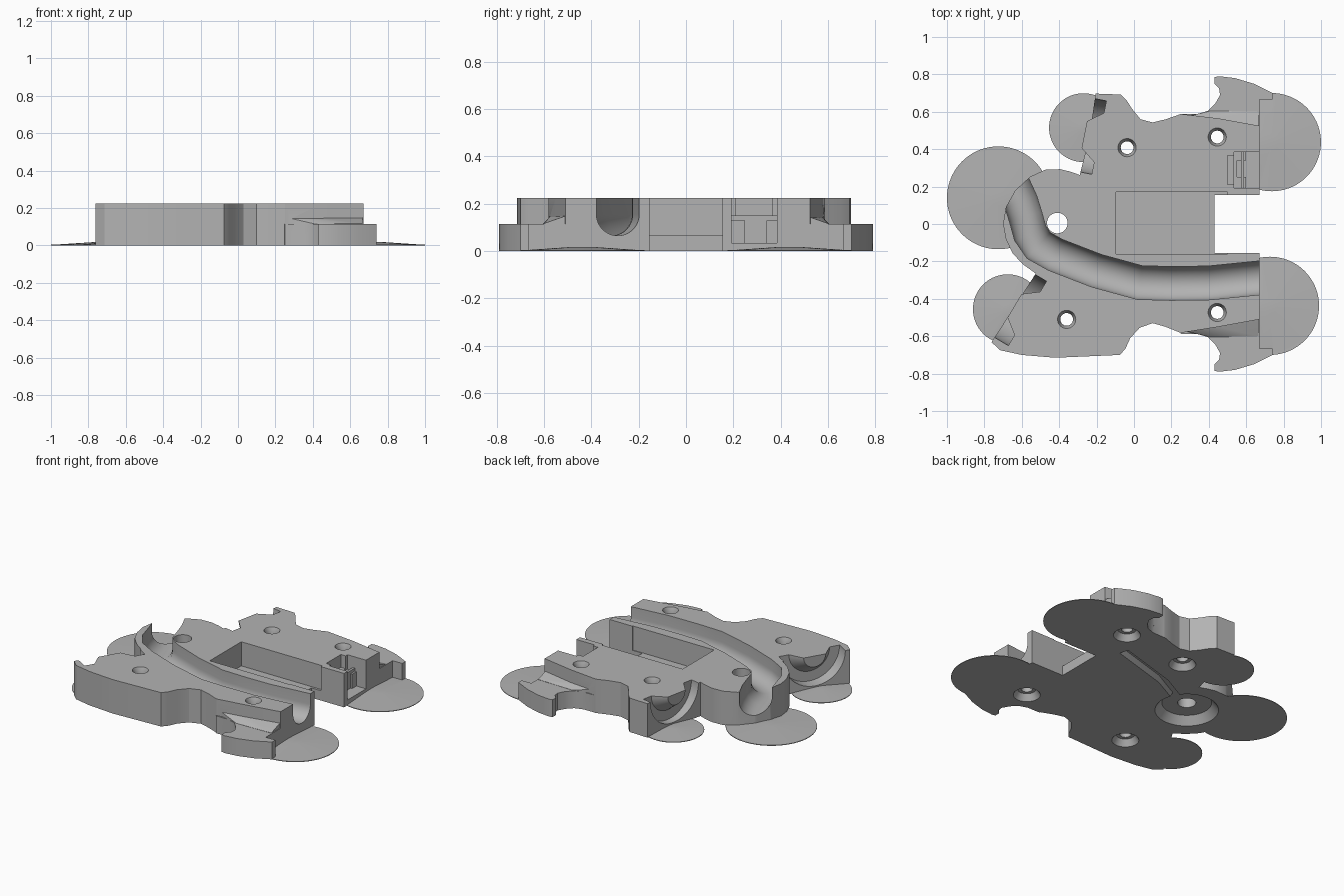
import bpy, bmesh, math
from mathutils import Vector, Matrix

if "Cube" in bpy.data.objects:
    bpy.data.objects.remove(bpy.data.objects["Cube"])

TOP = 0.225
grey = bpy.data.materials.new("plain grey")
grey.diffuse_color = (0.45, 0.45, 0.45, 1)
grey.use_nodes = True
grey.node_tree.nodes["Principled BSDF"].inputs["Base Color"].default_value = grey.diffuse_color


def make(name, bm):
    bmesh.ops.recalc_face_normals(bm, faces=bm.faces)
    me = bpy.data.meshes.new(name)
    bm.to_mesh(me)
    bm.free()
    me.materials.append(grey)
    ob = bpy.data.objects.new(name, me)
    bpy.context.collection.objects.link(ob)
    return ob


def prism(name, pts, z0, z1):
    bm = bmesh.new()
    f = bm.faces.new([bm.verts.new((x, y, z0)) for x, y in pts])
    r = bmesh.ops.extrude_face_region(bm, geom=[f])
    bmesh.ops.translate(bm, vec=(0, 0, z1 - z0),
                        verts=[v for v in r["geom"] if isinstance(v, bmesh.types.BMVert)])
    return make(name, bm)


def box(name, x0, x1, y0, y1, z0, z1):
    return prism(name, [(x0, y0), (x1, y0), (x1, y1), (x0, y1)], z0, z1)


def cone(name, a, b, r0, r1, n=48):
    a, b = Vector(a), Vector(b)
    bm = bmesh.new()
    rot = (b - a).to_track_quat('Z', 'Y').to_matrix().to_4x4()
    bmesh.ops.create_cone(bm, cap_ends=True, segments=n, radius1=r0, radius2=r1,
                          depth=(b - a).length,
                          matrix=Matrix.Translation((a + b) / 2) @ rot)
    return make(name, bm)


def hull(name, pts):
    bm = bmesh.new()
    for p in pts:
        bm.verts.new(p)
    bmesh.ops.convex_hull(bm, input=bm.verts)
    return make(name, bm)


def combine(ob, other, op):
    m = ob.modifiers.new("join", 'BOOLEAN')
    m.operation, m.solver, m.object = op, 'EXACT', other
    bpy.context.view_layer.objects.active = ob
    bpy.ops.object.modifier_apply(modifier=m.name)
    bpy.data.objects.remove(other)


def sweep(name, path, profile):
    # sweep an upright profile along a flat path with mitred corners
    bm = bmesh.new()
    P = [Vector(p) for p in path]
    rings = []
    for i, p in enumerate(P):
        d0 = (p - P[max(i - 1, 0)]).normalized()
        d1 = (P[min(i + 1, len(P) - 1)] - p).normalized()
        t = (d0 + d1).normalized()
        n = Vector((-t.y, t.x))
        k = 1 / max(0.6, t.dot(d1 if d1.length else d0))
        rings.append([bm.verts.new((p.x + n.x * s * k, p.y + n.y * s * k, z)) for s, z in profile])
    for a, b in zip(rings, rings[1:]):
        for j in range(len(a)):
            k = (j + 1) % len(a)
            bm.faces.new((a[j], a[k], b[k], b[j]))
    bm.faces.new(rings[0])
    bm.faces.new(rings[-1])
    return make(name, bm)


# main plate
outline = [
    (0.67, 0.155), (0.67, 0.525), (0.45, 0.565), (0.25, 0.588), (0.17, 0.56), (0.10, 0.543),
    (0.035, 0.56), (-0.01, 0.615), (-0.035, 0.655), (-0.07, 0.692), (-0.205, 0.697),
    (-0.24, 0.46), (-0.29, 0.262), (-0.34, 0.28), (-0.395, 0.293), (-0.475, 0.29),
    (-0.555, 0.253), (-0.635, 0.18), (-0.685, 0.09), (-0.70, 0.0), (-0.685, -0.08),
    (-0.65, -0.155), (-0.595, -0.215), (-0.525, -0.265), (-0.762, -0.632), (-0.715, -0.675),
    (-0.6, -0.70), (-0.42, -0.715), (-0.075, -0.70), (-0.045, -0.665), (-0.02, -0.61),
    (0.03, -0.555), (0.10, -0.53), (0.17, -0.55), (0.25, -0.582), (0.45, -0.55),
    (0.67, -0.51), (0.67, -0.155), (0.43, -0.155), (0.43, 0.155)]
body = prism("main_plate", outline, 0, TOP)

# low side fins with sloped fillets against the plate
fin = [(0.24, 0.5), (0.25, 0.587), (0.34, 0.588), (0.395, 0.605), (0.435, 0.645), (0.46, 0.69),
       (0.455, 0.725), (0.43, 0.75), (0.43, 0.785), (0.455, 0.79), (0.54, 0.78), (0.64, 0.75),
       (0.74, 0.70), (0.74, 0.665), (0.67, 0.665), (0.67, 0.4)]
for s in (1, -1):
    combine(body, prism("fin", [(x, y * s) for x, y in fin], 0, 0.115), 'UNION')
    crest = [(0.28, 0.575, 0.145), (0.665, 0.505, 0.15), (0.665, 0.60, 0.117), (0.41, 0.605, 0.115)]
    crest += [(x, y, 0.05) for x, y, z in crest] + [(0.28, 0.5, 0.145), (0.665, 0.45, 0.15)]
    combine(body, hull("fillet", [(x, y * s, z) for x, y, z in crest]), 'UNION')

# arched wells with tapered hubs
for c, n in (((-0.187, 0.462), (-0.98, 0.196)), ((-0.57, -0.478), (-0.86, 0.51))):
    c, n = Vector((*c, TOP)), Vector((*n, 0)).normalized()
    combine(body, cone("well_cutter", c, c + n * 0.13, 0.2, 0.2, 64), 'DIFFERENCE')
    hub = cone("well_hub", c - n * 0.01, c + n * 0.08, 0.142, 0.073, 64)
    combine(hub, box("hub_trim", -2, 2, -2, 2, TOP, 1), 'DIFFERENCE')
    combine(body, hub, 'UNION')

# thin round feet
for x, y, r in ((-0.725, 0.14, 0.275), (-0.27, 0.515, 0.184), (-0.675, -0.455, 0.186),
                (0.737, 0.4375, 0.2625), (0.727, -0.4375, 0.2625)):
    combine(body, cone("foot", (x, y, 0), (x, y, 0.004), r, r, 72), 'UNION')
    combine(body, cone("foot_dome", (x, y, 0.003), (x, y, 0.018), r * 0.995, r * 0.15, 72), 'UNION')

# central pocket
combine(body, box("pocket_cutter", -0.095, 0.5, -0.16, 0.17, 0.065, 0.4), 'DIFFERENCE')

# long round-bottomed channel
R = 0.09
prof = [(-R, 0.35)] + [(-R * math.cos(math.pi * i / 20), 0.155 - R * math.sin(math.pi * i / 20))
                       for i in range(21)] + [(R, 0.35)]
path = [(0.75, -0.283), (0.67, -0.288), (0.4, -0.315), (0.2, -0.318), (0.03, -0.313), (-0.2, -0.25),
        (-0.42, -0.165), (-0.51, -0.115), (-0.555, -0.05), (-0.58, 0.04), (-0.605, 0.12), (-0.72, 0.37)]
combine(body, sweep("channel_cutter", path, prof), 'DIFFERENCE')

# connector recess at the end of the arm
for b in ((0.535, 0.8, 0.193, 0.385, 0.13, 0.4), (0.50, 0.6, 0.21, 0.365, 0.14, 0.4),
          (0.60, 0.8, 0.193, 0.385, 0.035, 0.2), (0.55, 0.7, 0.25, 0.34, 0.035, 0.2)):
    combine(body, box("recess_cutter", *b), 'DIFFERENCE')
combine(body, box("recess_ridge", 0.572, 0.588, 0.19, 0.39, 0.03, 0.15), 'UNION')

# screw holes, countersunk on top and counterbored below
for x, y in ((-0.037, 0.408), (0.445, 0.465), (0.445, -0.473), (-0.36, -0.51)):
    combine(body, cone("screw_hole", (x, y, -0.1), (x, y, 0.4), 0.034, 0.034, 32), 'DIFFERENCE')
    combine(body, cone("top_sink", (x, y, 0.19), (x, y, 0.24), 0.034, 0.055, 32), 'DIFFERENCE')
    combine(body, cone("bottom_bore", (x, y, -0.01), (x, y, 0.04), 0.088, 0.056, 32), 'DIFFERENCE')

# underside slot, round cavity and through hole
slot = [(-0.03, -0.1), (0.03, -0.1), (0.03, 0.05), (-0.03, 0.05)]
combine(body, sweep("slot_cutter", [(0.33, 0.30), (-0.08, 0.18), (-0.38, 0.02)], slot), 'DIFFERENCE')
x, y = -0.41, 0.005
combine(body, cone("cavity", (x, y, -0.01), (x, y, 0.05), 0.2, 0.15, 64), 'DIFFERENCE')
combine(body, cone("through_hole", (x, y, -0.1), (x, y, 0.4), 0.055, 0.055, 40), 'DIFFERENCE')

bpy.ops.object.select_all(action='DESELECT')
body.select_set(True)
bpy.context.view_layer.objects.active = body
bpy.ops.object.shade_smooth_by_angle(angle=math.radians(28))
